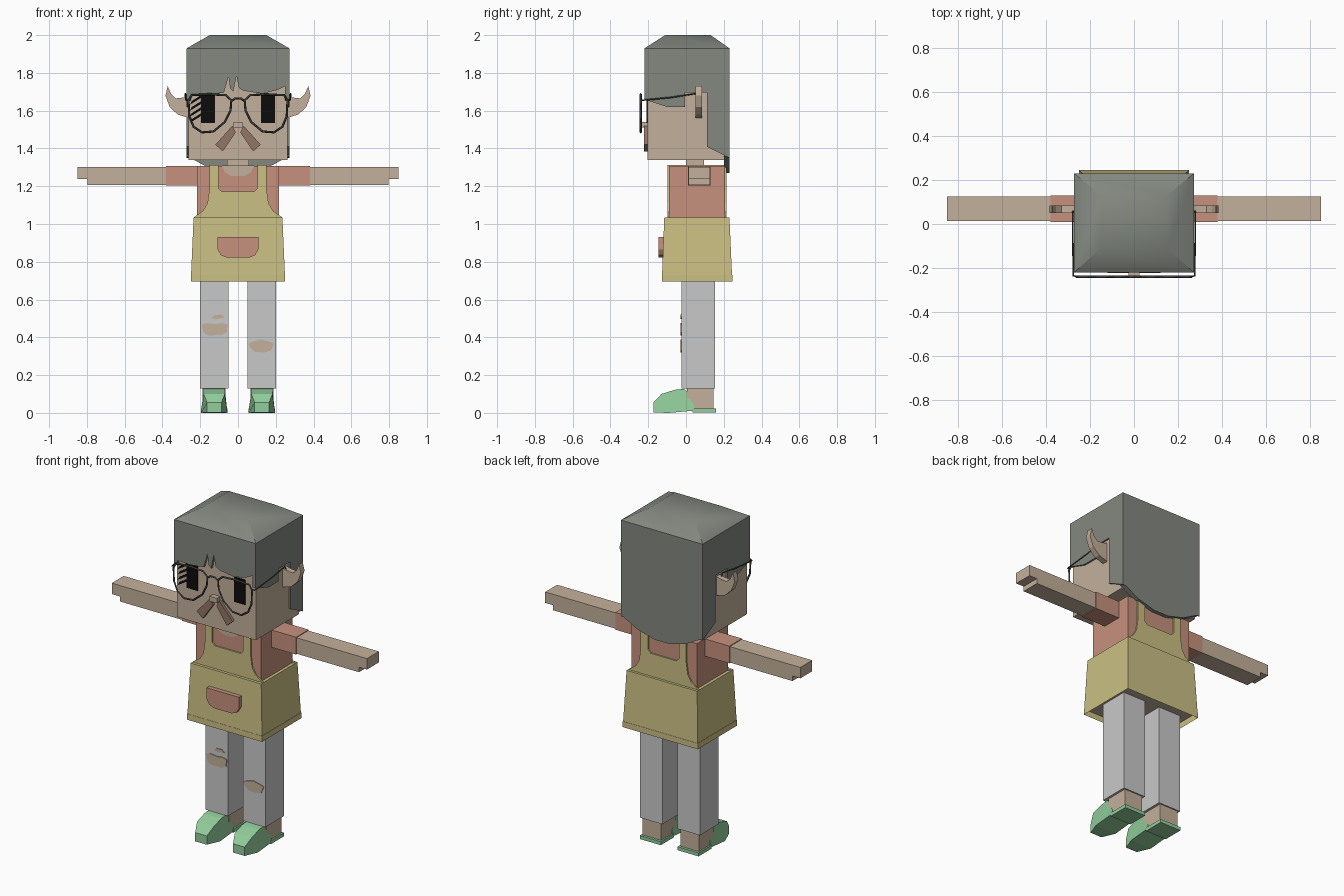
import bpy, bmesh, math

cube = bpy.data.objects.get("Cube")
if cube:
    bpy.data.objects.remove(cube, do_unlink=True)


def material(name, *rgb):
    # 8-bit display colour to linear
    lin = [((c / 255 + 0.055) / 1.055) ** 2.4 for c in rgb] + [1]
    m = bpy.data.materials.new(name)
    m.use_nodes = True
    m.diffuse_color = lin
    m.node_tree.nodes["Principled BSDF"].inputs["Base Color"].default_value = lin
    return m


skin = material("skin", 196, 176, 155)
hair = material("grey hair", 131, 136, 128)
pink = material("salmon cloth", 199, 145, 126)
yellow = material("mustard cloth", 203, 192, 132)
grey = material("light grey cloth", 201, 201, 201)
green = material("mint shoe", 146, 206, 156)
black = material("black", 12, 12, 12)
brown = material("moustache brown", 146, 118, 102)
metal = material("dark frame", 66, 68, 64)


def finish(name, bm, *mats):
    bmesh.ops.recalc_face_normals(bm, faces=bm.faces)
    me = bpy.data.meshes.new(name)
    bm.to_mesh(me)
    bm.free()
    for m in mats:
        me.materials.append(m)
    ob = bpy.data.objects.new(name, me)
    bpy.context.collection.objects.link(ob)
    return ob


def prism(name, pts, axis, a, b, mat, adjust=None):
    """Extrude a 2D outline from a to b along an axis."""
    def place(p, t):
        return {"x": (t, *p), "y": (p[0], t, p[1]), "z": (*p, t)}[axis]
    bm = bmesh.new()
    lo = [bm.verts.new(place(p, a)) for p in pts]
    hi = [bm.verts.new(place(p, b)) for p in pts]
    bm.faces.new(lo)
    bm.faces.new(hi)
    for i in range(len(pts)):
        j = (i + 1) % len(pts)
        bm.faces.new((lo[i], lo[j], hi[j], hi[i]))
    if adjust:
        for v in bm.verts:
            adjust(v.co)
    return finish(name, bm, mat)


def rect(a, b, c, d):
    return [(a, c), (b, c), (b, d), (a, d)]


def box(name, x, y, z, mat, adjust=None):
    return prism(name, rect(*x, *y), "z", *z, mat, adjust)


def wire(name, pts, radius, mat, closed=False):
    cu = bpy.data.curves.new(name, "CURVE")
    cu.dimensions = "3D"
    cu.bevel_depth = radius
    cu.bevel_resolution = 0
    cu.use_fill_caps = True
    sp = cu.splines.new("POLY")
    sp.points.add(len(pts) - 1)
    for p, co in zip(sp.points, pts):
        p.co = (*co, 1)
    sp.use_cyclic_u = closed
    cu.materials.append(mat)
    ob = bpy.data.objects.new(name, cu)
    bpy.context.collection.objects.link(ob)
    bpy.ops.object.select_all(action="DESELECT")
    ob.select_set(True)
    bpy.context.view_layer.objects.active = ob
    bpy.ops.object.convert(target="MESH")


def mirrored(pts, s):
    return [(s * p[0], *p[1:]) for p in pts]


SIDES = (("left", 1), ("right", -1))

# Head and neck
box("head", (-.262, .262), (-.205, .205), (1.34, 1.82), skin)
box("neck", (-.058, .058), (0, .095), (1.28, 1.35), skin)
box("nose", (-.024, .024), (-.235, -.2), (1.51, 1.54), skin)

# Hair: crown, fringe, side panels and back panel
bm = bmesh.new()
rings = []
for hx, y0, y1, z in ((.272, -.22, .23, 1.8), (.272, -.22, .23, 1.93), (.15, -.11, .13, 2)):
    rings.append([bm.verts.new((x, y, z)) for x, y in rect(-hx, hx, y0, y1)])
bm.faces.new(rings[0])
bm.faces.new(rings[-1])
for r, q in zip(rings, rings[1:]):
    for i in range(4):
        bm.faces.new((r[i], r[i - 1], q[i - 1], q[i]))
crown = finish("hair_crown", bm, hair)
bpy.context.view_layer.objects.active = crown
crown.select_set(True)
bpy.ops.object.shade_smooth_by_angle(angle=math.radians(40))

prism("fringe", [(-.272, 1.81), (-.272, 1.69), (-.17, 1.685), (-.075, 1.695), (-.05, 1.78),
                 (-.042, 1.72), (-.025, 1.7), (-.008, 1.785), (.005, 1.72), (.03, 1.705),
                 (.13, 1.69), (.21, 1.71), (.272, 1.74), (.272, 1.81)], "y", -.22, -.2, hair)
for side, s in SIDES:
    prism(side + "_side_hair", [(-.22, 1.81), (-.22, 1.66), (-.1, 1.62), (-.005, 1.62), (-.005, 1.695),
                                (.11, 1.695), (.11, 1.41), (.23, 1.35), (.23, 1.81)],
          "x", s * .25, s * .272, hair)
prism("back_hair", [(-.272, 1.81), (-.272, 1.36), (-.16, 1.3), (-.05, 1.27), (.05, 1.27),
                    (.16, 1.3), (.272, 1.36), (.272, 1.81)], "y", .2, .23, hair)

# Face details, ears and glasses
for side, s in SIDES:
    prism(side + "_eye", rect(s * .122, s * .195, 1.535, 1.685), "y", -.21, -.203, black)
    prism(side + "_moustache", mirrored([(.03, 1.52), (.012, 1.485), (.08, 1.385), (.12, 1.42)], s),
          "y", -.222, -.2, brown)
    prism(side + "_ear", mirrored([(.255, 1.68), (.285, 1.67), (.33, 1.665), (.355, 1.69), (.372, 1.73),
                                   (.384, 1.68), (.362, 1.62), (.32, 1.58), (.255, 1.56)], s),
          "y", .05, .085, skin)
    lens = [(.035, 1.655), (.065, 1.682), (.15, 1.687), (.245, 1.682), (.262, 1.65), (.258, 1.57),
            (.235, 1.515), (.19, 1.485), (.13, 1.49), (.07, 1.54), (.04, 1.6)]
    wire(side + "_glasses_rim", [(s * x, -.24, z) for x, z in lens], .006, metal, True)
    wire(side + "_glasses_temple", mirrored([(.255, -.24, 1.66), (.276, -.235, 1.655), (.278, -.08, 1.67),
                                             (.278, .05, 1.69), (.276, .08, 1.63)], s), .004, metal)
wire("glasses_bridge", [(-.036, -.24, 1.65), (-.015, -.24, 1.665), (.015, -.24, 1.665),
                        (.036, -.24, 1.65)], .006, metal)
for i in range(4):
    z = 1.555 + i * .032
    prism("lens_streak", [(-.255, z - .02), (-.19, z + .02), (-.19, z + .035), (-.245, z)],
          "y", -.21, -.204, black)

# Shirt, sleeves, arms and hands
box("shirt", (-.217, .217), (-.09, .207), (.76, 1.308), pink)
prism("neckline", [(-.085, 1.309), (-.07, 1.275), (-.035, 1.255), (.035, 1.255), (.07, 1.275),
                   (.085, 1.309)], "y", -.095, -.085, skin)
for side, s in SIDES:
    box(side + "_sleeve", (s * .21, s * .38), (.01, .13), (1.203, 1.307), pink)
    prism(side + "_arm", mirrored([(.37, 1.207), (.797, 1.207), (.797, 1.237), (.85, 1.237),
                                   (.85, 1.303), (.37, 1.303)], s), "y", .013, .126, skin)


# Apron skirt, flared, with a recessed underside
bm = bmesh.new()
top = [bm.verts.new((x, y, 1.035)) for x, y in rect(-.235, .235, -.115, .23)]
low = [bm.verts.new((x, y, .695)) for x, y in rect(-.25, .25, -.128, .245)]
bm.faces.new(top)
under = bm.faces.new(low)
for i in range(4):
    bm.faces.new((top[i], top[i - 1], low[i - 1], low[i]))
bmesh.ops.inset_region(bm, faces=[under], thickness=.03)
for v in under.verts:
    v.co.z = .73
under.material_index = 1
finish("apron_skirt", bm, yellow, skin)

# Apron bibs with shoulder straps, front and back
half = [(0, 1.172), (.085, 1.172), (.103, 1.19), (.103, 1.312), (.152, 1.312), (.152, 1.18),
        (.162, 1.11), (.185, 1.07), (.234, 1.035), (.234, 1.02), (0, 1.02)]
for part, y0, y1 in (("front", -.098, -.089), ("back", .206, .215)):
    for side, s in SIDES:
        prism(f"{part}_{side}_bib", mirrored(half, s), "y", y0, y1, yellow)
for side, s in SIDES:
    box(side + "_strap", (s * .103, s * .152), (-.098, .215), (1.304, 1.312), yellow)
prism("pocket", [(-.108, .932), (-.108, .865), (-.09, .835), (-.06, .822), (.06, .822),
                 (.09, .835), (.108, .865), (.108, .932)], "y", -.145, -.115, pink)


# Legs, ankles and shoes
def shape_shoe(co):
    s = 1 if co.x > 0 else -1
    k = .55 if co.y < -.15 else .8 if co.z > .09 else .92 if co.z > .03 else 1
    co.x = s * .126 + (co.x - s * .126) * k


for side, s in SIDES:
    box(side + "_trouser_leg", (s * .05, s * .2), (-.025, .153), (.128, .76), grey)
    box(side + "_ankle", (s * .065, s * .187), (.005, .145), (.015, .14), skin)
    prism(side + "_shoe", [(-.172, .002), (-.172, .055), (-.13, .1), (-.06, .122), (-.01, .128), (.01, .105),
                           (.045, .035), (.04, .012), (-.09, 0)],
          "x", s * .056, s * .196, green, shape_shoe)
    box(side + "_heel_sole", (s * .056, s * .196), (.035, .16), (.003, .024), green)

# Ripped knees
prism("right_knee_rip", [(-.192, .468), (-.165, .475), (-.12, .47), (-.085, .475), (-.055, .468), (-.06, .425),
                         (-.09, .412), (-.16, .41), (-.185, .43)], "y", -.03, -.024, skin)
prism("right_small_rip", [(-.14, .5), (-.125, .518), (-.09, .52), (-.07, .505), (-.11, .497)],
      "y", -.03, -.024, skin)
prism("left_knee_rip", [(.055, .365), (.08, .378), (.125, .388), (.165, .378), (.192, .37), (.175, .33),
                        (.14, .32), (.09, .322), (.065, .345)], "y", -.03, -.024, skin)
